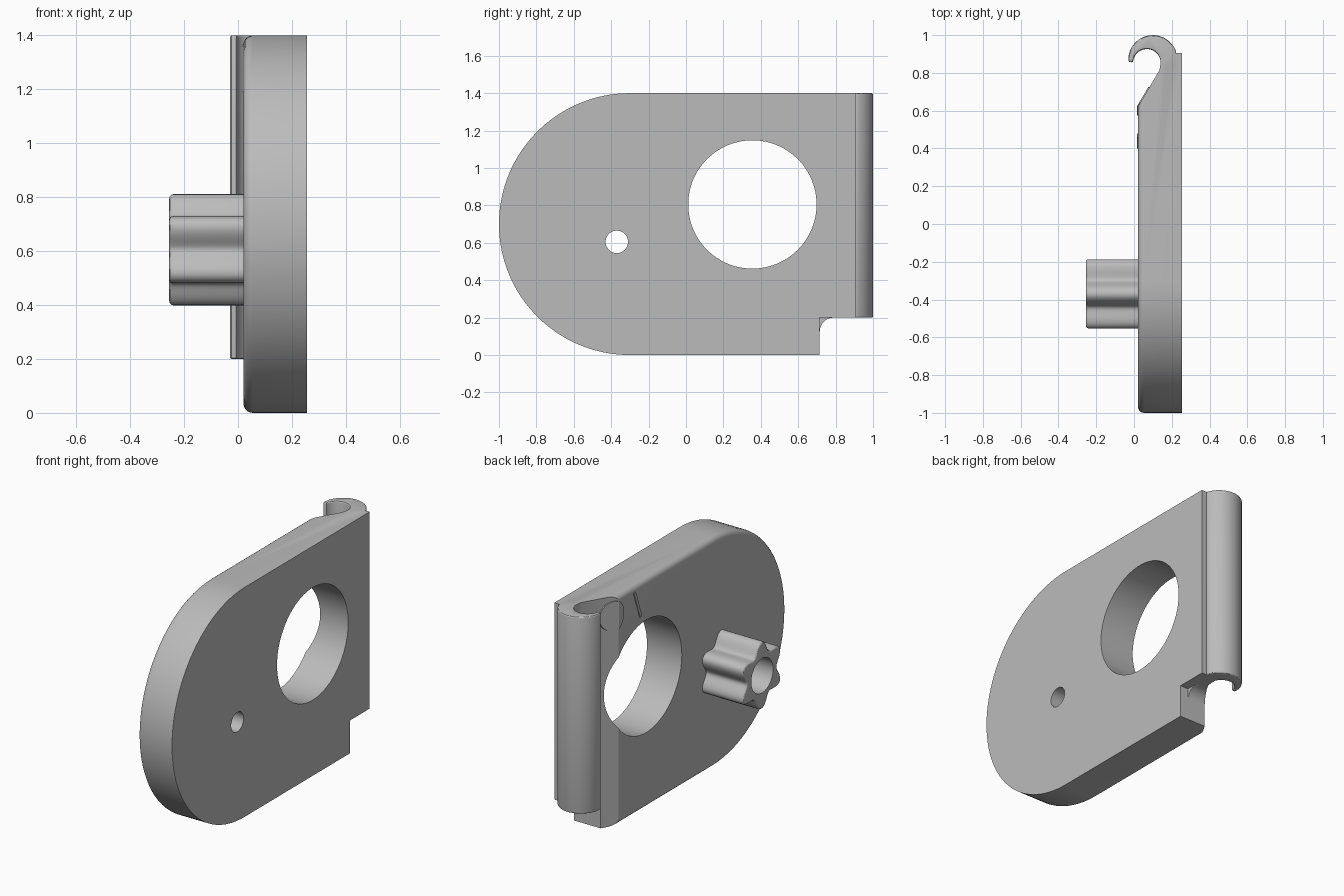
import bpy, bmesh
from math import cos, sin, pi, radians
from mathutils import Vector

old = bpy.data.objects.get("Cube")
if old:
    bpy.data.objects.remove(old, do_unlink=True)

grey = bpy.data.materials.new("plain_grey")
grey.use_nodes = True
COLOUR = (0.5, 0.5, 0.5, 1)
grey.diffuse_color = COLOUR
grey.node_tree.nodes["Principled BSDF"].inputs["Base Color"].default_value = COLOUR


def arc(cx, cy, r, start, end, n):
    """Points on a circular arc, angles in degrees."""
    angles = [radians(start + (end - start) * i / n) for i in range(n + 1)]
    return [(cx + r * cos(a), cy + r * sin(a)) for a in angles]


def prism(name, outline, axis, lo, hi, round_low=0.0, segments=4):
    """Extrude a (y, z) outline along x, or an (x, y) outline along z."""
    place = (lambda p, h: (h, *p)) if axis == "x" else (lambda p, h: (*p, h))
    bm = bmesh.new()
    face = bm.faces.new([bm.verts.new(place(p, lo)) for p in outline])
    rim = list(face.edges)
    moved = bmesh.ops.extrude_face_region(bm, geom=[face], use_keep_orig=True)["geom"]
    shift = Vector(place((0, 0), hi - lo))
    bmesh.ops.translate(bm, vec=shift, verts=[g for g in moved if isinstance(g, bmesh.types.BMVert)])
    bmesh.ops.recalc_face_normals(bm, faces=bm.faces)
    if round_low:
        bmesh.ops.bevel(bm, geom=rim, offset=round_low, segments=segments,
                        profile=0.5, affect="EDGES")
    mesh = bpy.data.meshes.new(name)
    bm.to_mesh(mesh)
    bm.free()
    obj = bpy.data.objects.new(name, mesh)
    bpy.context.collection.objects.link(obj)
    mesh.materials.append(grey)
    return obj


def activate(obj):
    bpy.ops.object.select_all(action="DESELECT")
    obj.select_set(True)
    bpy.context.view_layer.objects.active = obj


def combine(obj, other, operation):
    """Apply a boolean and discard the second object."""
    mod = obj.modifiers.new(operation, "BOOLEAN")
    mod.operation, mod.object, mod.solver = operation, other, "EXACT"
    activate(obj)
    bpy.ops.object.modifier_apply(modifier=mod.name)
    bpy.data.objects.remove(other, do_unlink=True)


def smooth(obj):
    activate(obj)
    bpy.ops.object.shade_smooth_by_angle(angle=radians(30))


FACE, BACK = 0.02, 0.255          # inner and outer faces of the plate
KNOB = (-0.37, 0.605)             # knob axis in (y, z)


def ramp_cutter(offset):
    """Removes the sloped corner in front of the hook."""
    points = [(0.008, 0.6), (0.135, 0.815), (0.141, 0.85), (0.141, 1.1), (-0.2, 1.1), (-0.2, 0.6)]
    return prism("cutter", [(x + offset, y) for x, y in points], "z", -0.1, 1.5)


# Plate with one round end and a notched lower corner
outline = arc(-0.3, 0.7, 0.7, 90, 270, 64) + [(0.715, 0), (0.715, 0.2), (0.905, 0.2), (0.905, 1.4)]
plate = prism("plate", outline, "x", FACE, BACK, 0.035, 5)

# Fillet inside the notch
fillet = [(0.70, 0.13)] + arc(0.79, 0.125, 0.075, 180, 90, 10) + [(0.79, 0.22), (0.70, 0.22)]
combine(plate, prism("notch_fillet", fillet, "x", 0.06, 0.2), "UNION")
combine(plate, ramp_cutter(0), "DIFFERENCE")

# Hook along the rear edge
hook_outline = (arc(0.1, 0.87, 0.13, 20, 182, 36) + [(-0.025, 0.858), (-0.012, 0.856)]
                + arc(0.068, 0.853, 0.073, 175, -5, 28) + [(0.16, 0.82), (0.222, 0.83)])
hook = prism("hook", hook_outline, "z", 0.2, 1.4)
bevel = hook.modifiers.new("soft_ends", "BEVEL")
bevel.width, bevel.segments, bevel.angle_limit = 0.008, 3, radians(60)
activate(hook)
bpy.ops.object.modifier_apply(modifier=bevel.name)
combine(plate, hook, "UNION")

# Large opening and small pivot hole
for centre, radius, sides in (((0.355, 0.805), 0.343, 96), (KNOB, 0.06, 40)):
    circle = arc(*centre, radius, 0, 360, sides)[:-1]
    combine(plate, prism("cutter", circle, "x", -0.2, 0.5), "DIFFERENCE")
smooth(plate)

# Lobed knob with a bore
lobes = []
for i in range(120):
    a = 2 * pi * i / 120
    r = 0.176 + 0.03 * cos(6 * (a - pi / 2))
    lobes.append((KNOB[0] + r * cos(a), KNOB[1] + r * sin(a)))
knob = prism("knob", lobes, "x", -0.255, FACE + 0.002, 0.015, 3)
bore = arc(*KNOB, 0.105, 0, 360, 48)[:-1]
combine(knob, prism("cutter", bore, "x", -0.4, 0.1), "DIFFERENCE")
smooth(knob)

# Thin raised marks that follow the plate surface
oval = [(0.65 + 0.075 * cos(2 * pi * i / 40), 1.28 + 0.09 * sin(2 * pi * i / 40)) for i in range(40)]
bar = [(0.40, 1.19), (0.42, 1.19), (0.48, 1.36), (0.46, 1.36)]
for name, shape in (("oval_pad", oval), ("slanted_bar", bar)):
    mark = prism(name, shape, "x", FACE - 0.005, 0.15)
    combine(mark, ramp_cutter(-0.006), "DIFFERENCE")
    smooth(mark)
